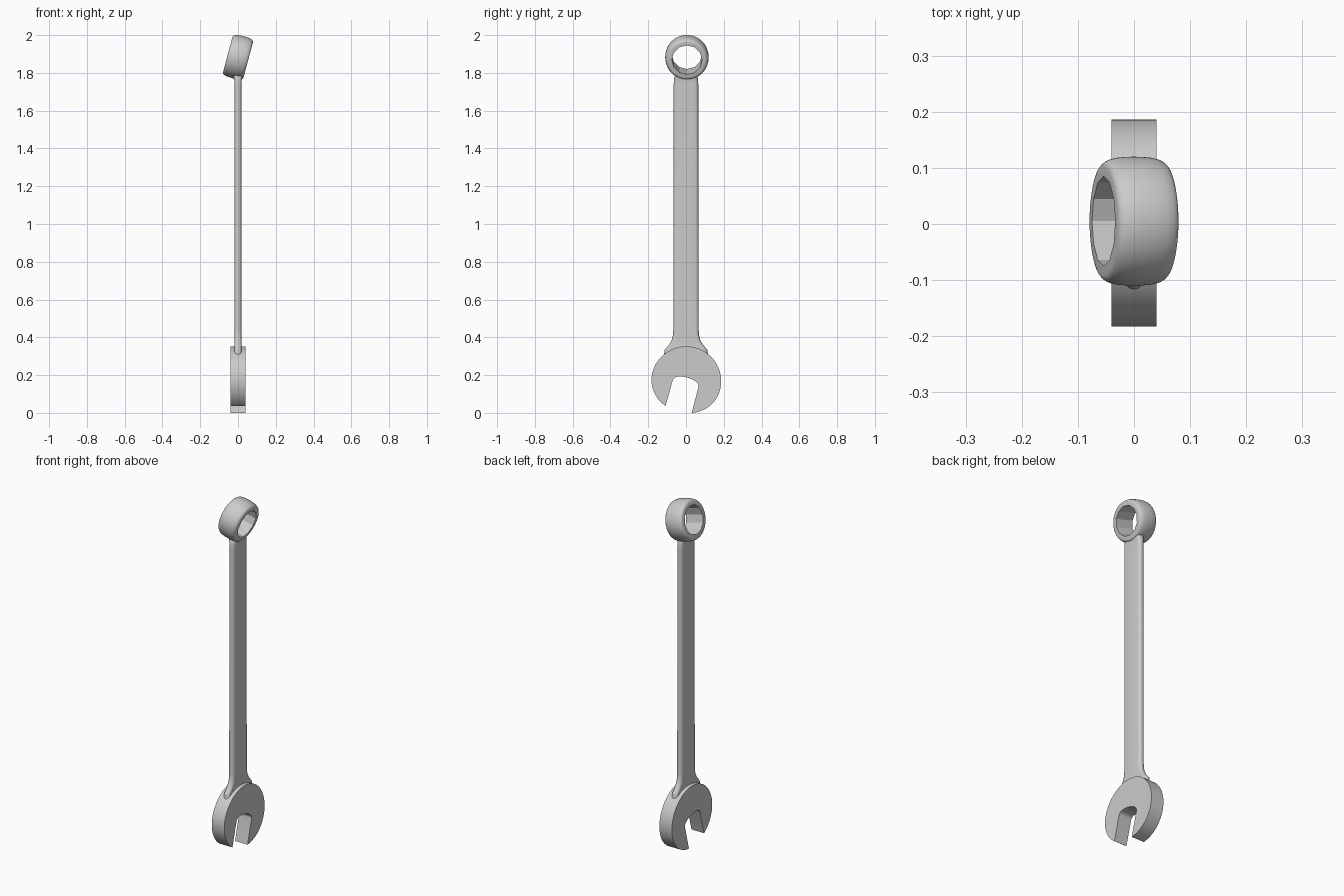
import bpy, bmesh
from math import sin, cos, pi, radians, atan2
from mathutils import Matrix

if "Cube" in bpy.data.objects:
    bpy.data.objects.remove(bpy.data.objects["Cube"])

TILT = radians(15)


def make_object(name, verts, faces, matrix=None):
    mesh = bpy.data.meshes.new(name)
    mesh.from_pydata(verts, [], faces)
    if matrix:
        mesh.transform(matrix)
    bm = bmesh.new()
    bm.from_mesh(mesh)
    bmesh.ops.recalc_face_normals(bm, faces=bm.faces)
    bm.to_mesh(mesh)
    bm.free()
    obj = bpy.data.objects.new(name, mesh)
    bpy.context.collection.objects.link(obj)
    bpy.ops.object.select_all(action='DESELECT')
    obj.select_set(True)
    bpy.context.view_layer.objects.active = obj
    bpy.ops.object.shade_smooth_by_angle(angle=radians(25))
    return obj


def bridge(rows, count, close_rows):
    """Quads between successive rings of `count` vertices."""
    faces = []
    for i in range(rows if close_rows else rows - 1):
        a, b = i * count, (i + 1) % rows * count
        for j in range(count):
            k = (j + 1) % count
            faces.append((a + j, a + k, b + k, b + j))
    return faces


# Box-end ring: barrel profile outside, twelve-sided hole inside, tilted 15 degrees
half = [(0.056, 0.097), (0.0545, 0.102), (0.051, 0.106), (0.045, 0.1095),
        (0.032, 0.113), (0.016, 0.1145)]
profile = half + [(0, 0.115)] + [(-a, r) for a, r in reversed(half)]
SEG = 96
verts = []
for a, r in profile + [(-0.056, None), (0.056, None)]:
    for j in range(SEG):
        t = 2 * pi * j / SEG
        rad = r or 0.08 * cos(pi / 12) / cos(t % (pi / 6) - pi / 12)
        verts.append((a, rad * sin(t), rad * cos(t)))
place = Matrix.Translation((0, 0.005, 1.883)) @ Matrix.Rotation(TILT, 4, 'Y')
make_object("box_end_ring", verts, bridge(len(profile) + 2, SEG, True), place)

# Handle: flat bar with rounded sides, flaring into both heads
sections = [(0.30, 0.118, 0.018), (0.335, 0.112, 0.018), (0.35, 0.099, 0.018),
            (0.365, 0.087, 0.018), (0.385, 0.076, 0.018), (0.41, 0.069, 0.018),
            (0.44, 0.067, 0.018), (1.74, 0.065, 0.018), (1.765, 0.064, 0.020),
            (1.778, 0.061, 0.023), (1.788, 0.055, 0.028)]
ARC = 10
verts = []
for z, w, t in sections:
    for side in (1, -1):
        for k in range(ARC + 1):
            a = -pi / 2 + pi * k / ARC
            verts.append((side * t * sin(a), side * (w - 0.018 + 0.018 * cos(a)), z))
n = 2 * (ARC + 1)
faces = bridge(len(sections), n, False)
faces += [tuple(range(n)), tuple(range(len(verts) - n, len(verts)))]
make_object("handle", verts, faces)

# Open-end jaw: round outline flattened towards the tips, arched slot, turned 15 degrees
outline = []
TIP, STEPS = atan2(0.0714, 0.154), 72
for i in range(STEPS + 1):
    t = TIP + (2 * pi - 2 * TIP) * i / STEPS
    near = max(0, 1 - (min(t, 2 * pi - t) - TIP) / 1.1)
    r = 0.185 - 0.0153 * near ** 1.5
    outline.append((r * sin(t), -r * cos(t)))
for i in range(17):
    a = pi - pi * i / 16
    outline.append((0.0705 * cos(a), -0.012 + 0.033 * sin(a) ** 0.9 if 0 < i < 16 else -0.012))
turned = [(u * cos(TILT) + v * sin(TILT), v * cos(TILT) - u * sin(TILT)) for u, v in outline]
base = -min(z for y, z in turned)
n = len(turned)
verts = [(x, y + 0.001, z + base) for x in (-0.04, 0.04) for y, z in turned]
faces = bridge(2, n, False) + [tuple(range(n)), tuple(range(n, 2 * n))]
make_object("open_end_jaw", verts, faces)
